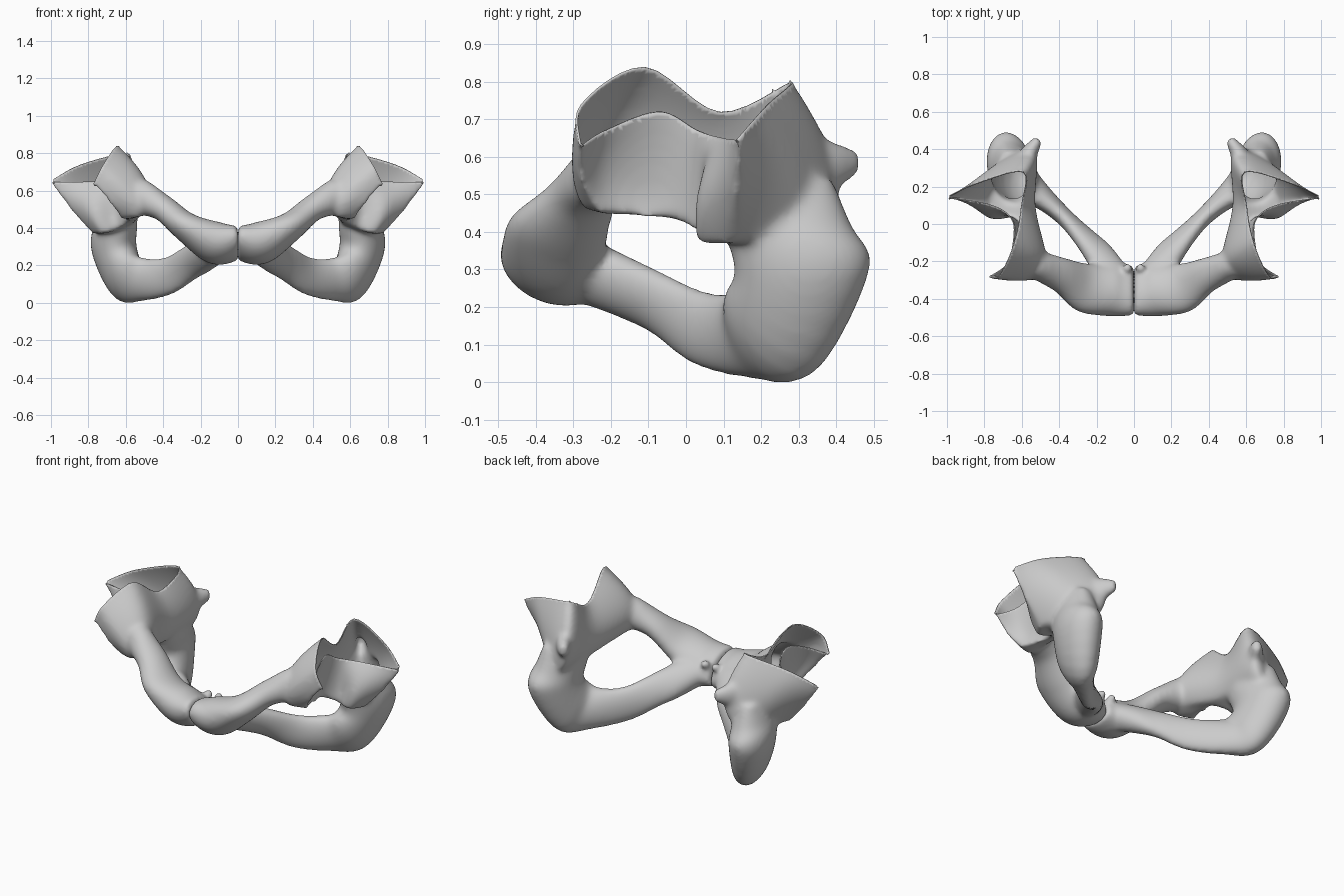
import bpy
import bmesh
import math
from mathutils import Vector
from mathutils.bvhtree import BVHTree
from mathutils.geometry import intersect_point_line

VOXEL = 0.01
STEPS = 36

cube = bpy.data.objects.get("Cube")
if cube:
    bpy.data.objects.remove(cube, do_unlink=True)


def spline(points, count):
    """Sample a smooth curve through points of any dimension."""
    pts = [Vector(p) for p in points]
    last = len(pts) - 1
    samples = []
    for k in range(count + 1):
        u = k / count * last
        i = min(int(u), last - 1)
        f = u - i
        p, q = pts[i], pts[i + 1]
        before = pts[i - 1] if i > 0 else p * 2 - q
        after = pts[i + 2] if i + 2 <= last else q * 2 - p
        slope_p, slope_q = (q - before) / 2, (after - p) / 2
        bend = (q - p) * 3 - slope_p * 2 - slope_q
        twist = (p - q) * 2 + slope_p + slope_q
        samples.append(p + slope_p * f + bend * f ** 2 + twist * f ** 3)
    return samples


def bridge(bm, lower, upper):
    """Join two rings of vertices with quads."""
    n = len(lower)
    for i in range(n):
        j = (i + 1) % n
        bm.faces.new((lower[i], lower[j], upper[j], upper[i]))


def sweep(bm, sections, sides=28):
    """Sweep an ellipse: each section is centre, wide half axis, thin radius."""
    rows = spline(sections, STEPS)
    centres = [Vector(r[:3]) for r in rows]
    rings = []
    for i, row in enumerate(rows):
        tangent = centres[min(i + 1, STEPS)] - centres[max(i - 1, 0)]
        wide = Vector(row[3:6])
        thin = tangent.cross(wide).normalized() * row[6]
        ring = []
        for k in range(sides):
            a = math.tau * k / sides
            ring.append(bm.verts.new(centres[i] + wide * math.cos(a) + thin * math.sin(a)))
        rings.append(ring)
    for lower, upper in zip(rings, rings[1:]):
        bridge(bm, lower, upper)
    bm.faces.new(rings[0])
    bm.faces.new(rings[-1])


def crescent(outer, inner):
    """Closed crescent outline: outer wall one way, socket wall back again."""
    wall = spline(outer, STEPS)
    socket = spline([outer[-1]] + inner + [outer[0]], STEPS)
    return wall + socket[1:-1]


def cap_strips():
    """Index faces that span a crescent from wall to wall."""
    size = 2 * STEPS
    return [tuple(dict.fromkeys((i, i + 1, size - i - 1, (size - i) % size)))
            for i in range(STEPS)]


def nearest_on_loop(point, loop):
    """Closest point on a closed outline."""
    best = None
    for a, b in zip(loop, loop[1:] + loop[:1]):
        hit, f = intersect_point_line(point, a, b)
        hit = a if f < 0 else b if f > 1 else hit
        gap = (hit - point).length_squared
        if best is None or gap < best[0]:
            best = (gap, hit)
    return best[1].copy()


# Crescent sections of the hip socket, from the floor to the open rim
floor = crescent(
    [(.63, -.23, .45), (.53, -.27, .46), (.51, -.18, .47), (.55, .05, .43),
     (.58, .37, .4), (.7, .31, .38), (.78, .11, .37)],
    [(.72, .03, .37), (.65, .03, .39), (.6, -.03, .43), (.61, -.14, .44)])
middle = crescent(
    [(.69, -.28, .53), (.56, -.3, .57), (.48, -.18, .63), (.53, .1, .56),
     (.53, .39, .57), (.74, .32, .54), (.9, .13, .5)],
    [(.78, .035, .51), (.66, .04, .52), (.6, -.06, .53), (.62, -.2, .53)])
rim = crescent(
    [(.78, -.285, .62), (.72, -.28, .74), (.64, -.11, .84), (.6, .09, .72),
     (.59, .28, .8), (.84, .22, .74), (1.015, .14, .645)],
    [(.77, .1, .65), (.66, .03, .67), (.645, -.07, .72), (.68, -.21, .67)])

bm = bmesh.new()

# Socket: loft through the three crescents
rings = []
for level in range(13):
    t = level / 12
    weights = ((1 - t) * (1 - 2 * t), 4 * t * (1 - t), t * (2 * t - 1))
    rings.append([bm.verts.new(a * weights[0] + b * weights[1] + c * weights[2])
                  for a, b, c in zip(floor, middle, rim)])
for lower, upper in zip(rings, rings[1:]):
    bridge(bm, lower, upper)
for ring in (rings[0], rings[-1]):
    for strip in cap_strips():
        bm.faces.new([ring[i] for i in strip])

# Front body and upper branch
sweep(bm, [
    (0, -.355, .32, 0, .13, -.06, .08),
    (.12, -.35, .32, 0, .14, -.05, .11),
    (.27, -.34, .4, -.02, .13, -.03, .08),
    (.39, -.275, .5, -.02, .095, 0, .07),
    (.48, -.235, .55, -.02, .08, 0, .085),
    (.54, -.21, .59, -.02, .07, 0, .085)])

# Lower branch turning up into the thick rear column
sweep(bm, [
    (.08, -.3, .3, 0, -.08, .08, .08),
    (.17, -.19, .265, .02, -.07, .095, .07),
    (.255, -.085, .215, .03, -.02, .09, .055),
    (.37, .035, .145, .02, .01, .1, .048),
    (.5, .15, .125, 0, -.03, .115, .065),
    (.6, .23, .14, -.02, -.12, .11, .1),
    (.665, .31, .3, -.03, -.18, 0, .12),
    (.65, .27, .42, -.03, -.17, 0, .11),
    (.63, .25, .54, -.05, -.14, 0, .08)])

# Spine projecting from the rear edge
sweep(bm, [
    (.62, .28, .56, 0, 0, .1, .05),
    (.56, .38, .575, 0, 0, .07, .045),
    (.51, .455, .585, 0, 0, .035, .025)])

# Small knob behind the midline joint
knob = bmesh.ops.create_icosphere(bm, subdivisions=3, radius=.028)
bmesh.ops.translate(bm, verts=knob["verts"], vec=(.035, -.235, .37))

bmesh.ops.recalc_face_normals(bm, faces=bm.faces[:])
mesh = bpy.data.meshes.new("pelvic_bone")
bm.to_mesh(mesh)
bm.free()
bone = bpy.data.objects.new("pelvic_bone", mesh)
bpy.context.scene.collection.objects.link(bone)

# Fuse the parts into one skin
remesh = bone.modifiers.new("fuse", "REMESH")
remesh.mode = "VOXEL"
remesh.voxel_size = VOXEL
graph = bpy.context.evaluated_depsgraph_get()
fused = bpy.data.meshes.new_from_object(bone.evaluated_get(graph))
bone.modifiers.clear()

# Open the rim, then relax the skin while holding its edge on the outline
lid = BVHTree.FromPolygons(rim, cap_strips())
bm = bmesh.new()
bm.from_mesh(fused)
opening = [f for f in bm.faces
           if lid.find_nearest(f.calc_center_median())[3] < VOXEL]
bmesh.ops.delete(bm, geom=opening, context="FACES")
edge_verts = {v for e in bm.edges if e.is_boundary for v in e.verts}
for _ in range(16):
    bmesh.ops.smooth_vert(bm, verts=bm.verts[:], factor=.5,
                          use_axis_x=True, use_axis_y=True, use_axis_z=True)
    for v in edge_verts:
        v.co = nearest_on_loop(v.co, rim)

# Stand on the ground
ground = min(v.co.z for v in bm.verts)
bmesh.ops.translate(bm, verts=bm.verts[:], vec=(0, 0, -ground))
bmesh.ops.recalc_face_normals(bm, faces=bm.faces[:])
for f in bm.faces:
    f.smooth = True
bm.to_mesh(fused)
bm.free()
bone.data = fused
fused.name = "pelvic_bone"
bpy.data.meshes.remove(mesh)

# Thin wall and matching other half
wall = bone.modifiers.new("wall", "SOLIDIFY")
wall.thickness = .006
wall.offset = -1
mirror = bone.modifiers.new("other_half", "MIRROR")
mirror.use_mirror_merge = False

# Single plain grey
grey = bpy.data.materials.new("light_grey")
grey.use_nodes = True
colour = (.6, .6, .6, 1)
grey.diffuse_color = colour
grey.node_tree.nodes["Principled BSDF"].inputs["Base Color"].default_value = colour
fused.materials.clear()
fused.materials.append(grey)
